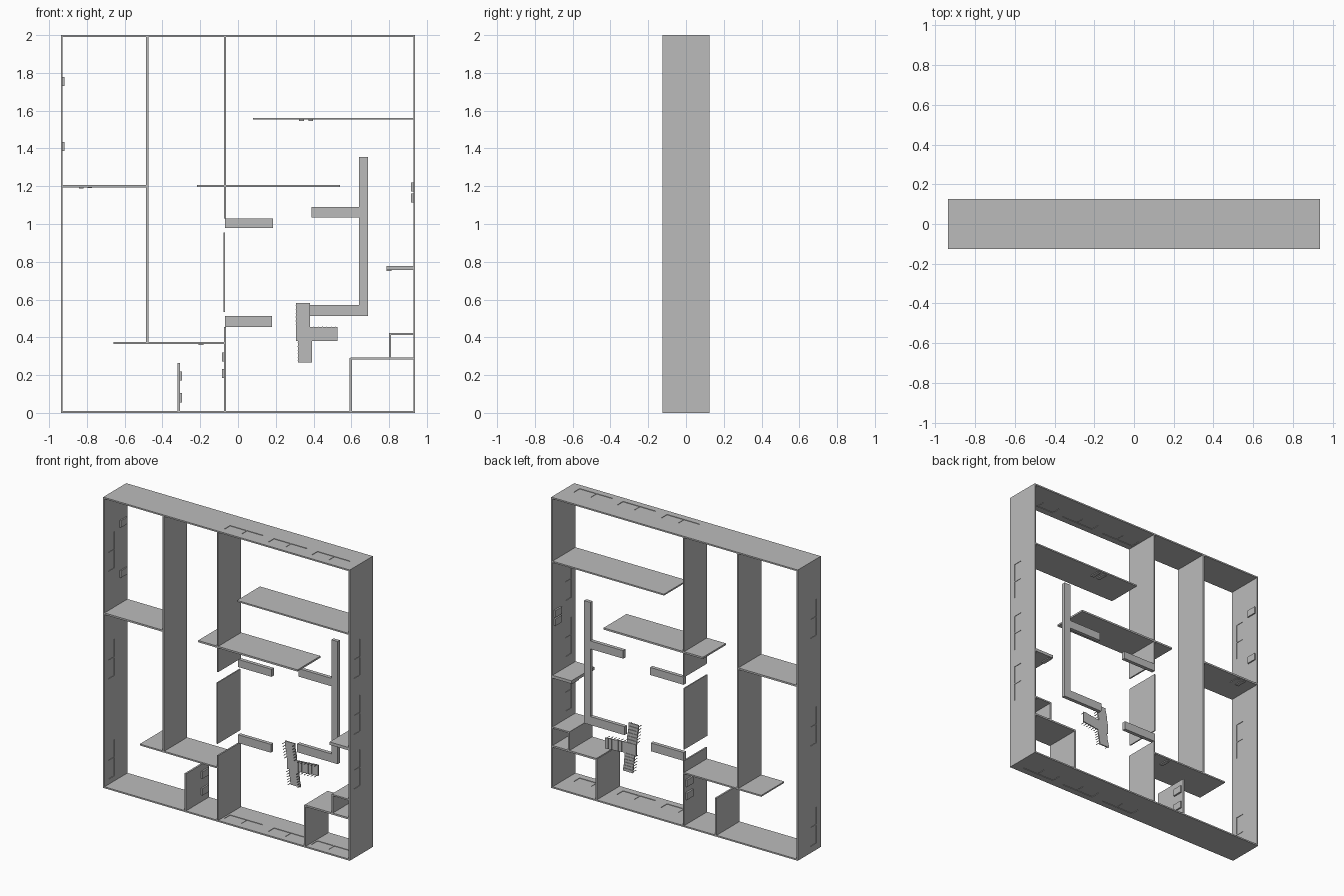
import bpy
from mathutils import Vector

default_cube = bpy.data.objects.get("Cube")
if default_cube:
    bpy.data.objects.remove(default_cube, do_unlink=True)

# One flat plaster grey for everything
grey = bpy.data.materials.new("plaster_grey")
grey.use_nodes = True
COLOUR = (0.5, 0.5, 0.5, 1)
grey.diffuse_color = COLOUR
grey.node_tree.nodes["Principled BSDF"].inputs["Base Color"].default_value = COLOUR

W, H, D = 0.938, 2.0, 0.125     # half width, height, half depth
T = 0.01                        # wall thickness
WIN_Y = (-0.08, -0.015)         # window band across the depth


def box(name, x, y, z):
    """Box between the given ranges on each axis."""
    lo, hi = Vector((x[0], y[0], z[0])), Vector((x[1], y[1], z[1]))
    bpy.ops.mesh.primitive_cube_add(size=1)
    ob = bpy.context.object
    ob.name = ob.data.name = name
    for v in ob.data.vertices:
        v.co = (lo + hi) / 2 + v.co * (hi - lo)
    ob.data.materials.append(grey)
    return ob


def upright(name, x, z0, z1, t=0.012):
    return box(name, (x - t / 2, x + t / 2), (-D, D), (z0, z1))


def deck(name, z, x0, x1, t=0.012):
    return box(name, (x0, x1), (-D, D), (z - t / 2, z + t / 2))


def cut(wall, cutter):
    """Cut the box out of the wall and discard the cutter."""
    mod = wall.modifiers.new("opening", 'BOOLEAN')
    mod.operation = 'DIFFERENCE'
    mod.solver = 'EXACT'
    mod.object = cutter
    deps = bpy.context.evaluated_depsgraph_get()
    mesh = bpy.data.meshes.new_from_object(wall.evaluated_get(deps))
    wall.modifiers.clear()
    wall.data = mesh
    bpy.data.objects.remove(cutter, do_unlink=True)


def windows(wall, name, along_x, level, centres):
    """Openings with a recessed pane and a middle bar, in an outer wall."""
    def part(label, c, half, y, t):
        run, across = (c - half, c + half), (level - t, level + t)
        return box(label, run if along_x else across, y,
                   across if along_x else run)
    for c in centres:
        cut(wall, part("cutter", c, 0.125, WIN_Y, 0.05))
        part(name + "_pane", c, 0.125, WIN_Y, 0.0015)
        part(name + "_bar", c, 0.004, WIN_Y, 0.004)


# Outer frame
top = deck("top_wall", H - T / 2, -W, W, T)
bottom = deck("bottom_wall", T / 2, -W, W, T)
right = upright("right_wall", -W + T / 2, T, H - T, T)
left = upright("left_wall", W - T / 2, T, H - T, T)
windows(top, "top_window", True, H - T / 2, (0.075, 0.41, 0.74))
windows(bottom, "bottom_window", True, T / 2, (0.075, 0.41, 0.74))
windows(right, "right_window", False, -W + T / 2, (0.17, 0.86, 1.6))
windows(left, "left_window", False, W - T / 2, (0.6, 0.975, 1.36))

# Inner partitions
upright("long_partition", -0.48, 0.37, H - T)
upright("middle_partition_upper", -0.068, 1.03, H - T, 0.01)
upright("middle_partition_centre", -0.072, 0.535, 0.955, 0.008)
upright("middle_partition_lower", -0.068, T, 0.455, 0.01)
upright("short_partition", -0.314, T, 0.265)
upright("closet_side", 0.597, T, 0.29)
upright("cupboard_side", 0.804, 0.29, 0.42, 0.01)
deck("right_crosswall", 1.2, -W + T, -0.48)
deck("lower_crosswall", 0.371, -0.66, -0.07, 0.01)
deck("centre_crosswall", 1.201, -0.216, 0.54)
deck("upper_crosswall", 1.557, 0.08, W - T, 0.01)
deck("stub_crosswall", 0.767, 0.785, W - T, 0.02)
deck("closet_top", 0.288, 0.595, W - T)
deck("cupboard_top", 0.417, 0.80, W - T, 0.01)

# Low kerbs along the rear plane
KERB_Y = (0.1, D)
for name, x, z in (("upper_kerb", (-0.07, 0.185), (0.978, 1.03)),
                   ("lower_kerb", (-0.07, 0.18), (0.455, 0.512)),
                   ("upper_arm", (0.39, 0.64), (1.035, 1.09)),
                   ("lower_arm", (0.38, 0.64), (0.512, 0.57)),
                   ("long_kerb", (0.64, 0.688), (0.512, 1.355))):
    box(name, x, KERB_Y, z)

# Small fittings standing off the walls
FIT_Y = (0.04, 0.11)
for x, levels in ((-0.925, (1.755, 1.41)), (-0.303, (0.195, 0.08)),
                  (-0.079, (0.297, 0.208)), (0.922, (1.195, 1.138))):
    for z in levels:
        box("wall_fitting", (x - 0.006, x + 0.006), FIT_Y, (z - 0.024, z + 0.024))
for x, z in ((-0.83, 1.194), (-0.785, 1.195), (0.337, 1.55),
             (0.385, 1.551), (-0.195, 0.365), (0.8, 0.755)):
    box("crosswall_fitting", (x - 0.013, x + 0.013), FIT_Y, (z - 0.005, z + 0.005))


# Three flights meeting at a landing
def flight(name, start, step, half, y0, rise, count):
    """Steps from the landing outwards, with posts and rails at both sides."""
    start, step = Vector(start), Vector(step)
    side = Vector((step.y, step.x)).normalized()
    side = Vector((abs(side.x), abs(side.y)))
    for i in range(count):
        a, b = start + step * i, start + step * (i + 1)
        y = y0 + rise * (i + 1)
        lo = Vector((min(a.x, b.x), min(a.y, b.y))) - side * half
        hi = Vector((max(a.x, b.x), max(a.y, b.y))) + side * half
        box(name + "_step", (lo.x, hi.x), (y, y + 0.008), (lo.y, hi.y))
        for s in (-half, half):
            p = (a + b) / 2 + side * s
            box(name + "_post", (p.x - 0.0015, p.x + 0.0015), (y - 0.028, y),
                (p.y - 0.0015, p.y + 0.0015))


LAND_Y = 0.096
box("stair_landing", (0.307, 0.39), (LAND_Y, LAND_Y + 0.008), (0.38, 0.455))
flight("upper_stair", (0.343, 0.455), (0, 0.021), 0.037, LAND_Y, -0.004, 6)
flight("lower_stair", (0.354, 0.38), (0, -0.019), 0.037, LAND_Y, 0.0035, 6)
flight("side_stair", (0.39, 0.418), (0.023, 0), 0.037, LAND_Y, 0.0035, 6)
